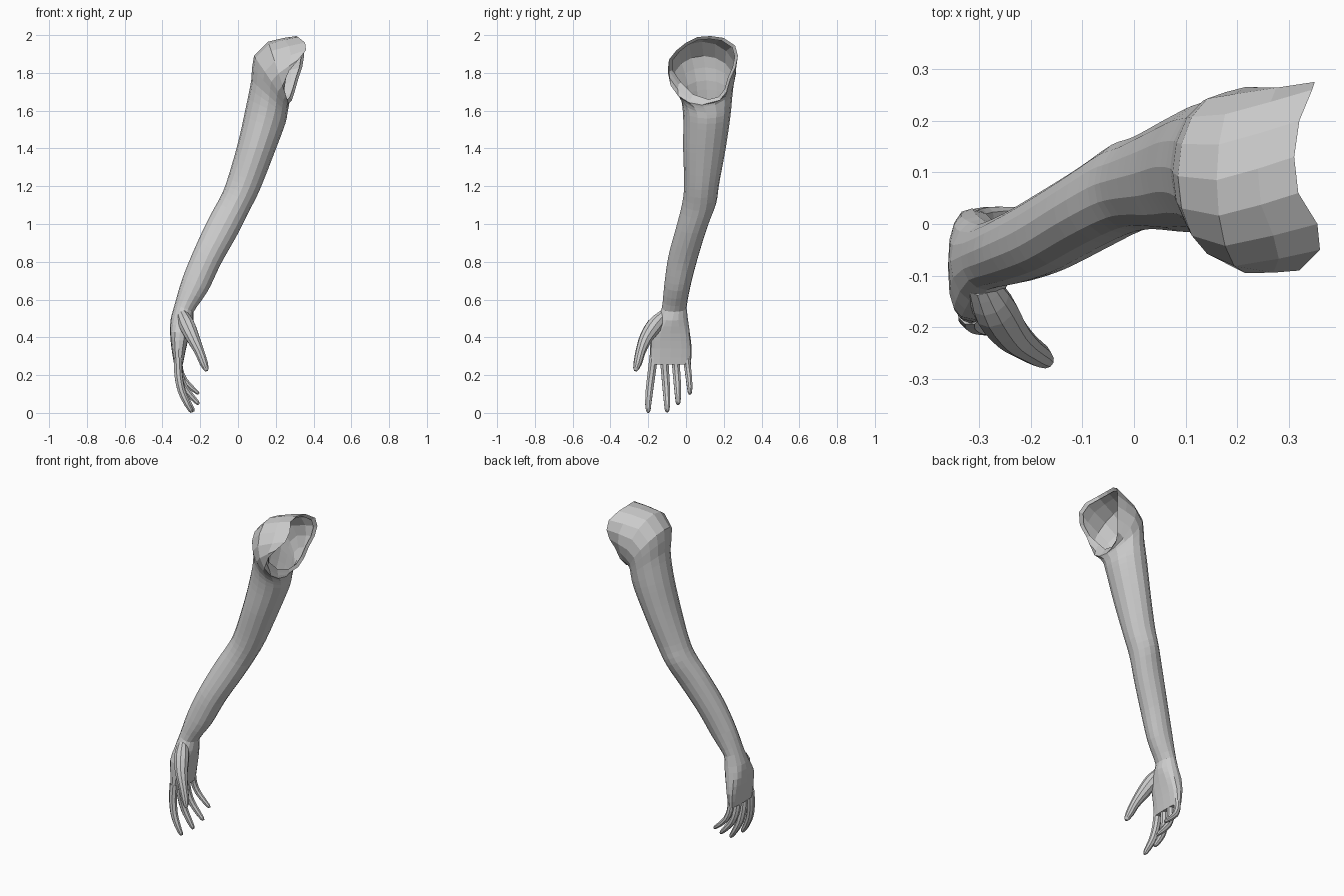
import bpy, bmesh, math
from mathutils import Vector

if "Cube" in bpy.data.objects:
    bpy.data.objects.remove(bpy.data.objects["Cube"])

SIDES = 16

skin = bpy.data.materials.new("light_grey")
skin.diffuse_color = (0.6, 0.6, 0.6, 1)
skin.use_nodes = True
skin.node_tree.nodes["Principled BSDF"].inputs["Base Color"].default_value = skin.diffuse_color


def spline(a, b, c, d, t):
    """Catmull-Rom interpolation between b and c."""
    return 0.5 * (2 * b + (c - a) * t + (2 * a - 5 * b + 4 * c - d) * t * t
                  + (3 * b - a - 3 * c + d) * t ** 3)


def resample(rows, spacing):
    """Smoothly fill in rows of vectors, by the distance between row centres."""
    out = []
    for i in range(len(rows) - 1):
        a, b, c, d = rows[max(i - 1, 0)], rows[i], rows[i + 1], rows[min(i + 2, len(rows) - 1)]
        gap = (sum(c, Vector((0, 0, 0))) - sum(b, Vector((0, 0, 0)))).length / len(b)
        n = max(1, round(gap / spacing))
        for k in range(n):
            out.append([spline(*p, k / n) for p in zip(a, b, c, d)])
    return out + [rows[-1]]


def loft(name, rings, cap_start=False, cap_end=False):
    """Skin a list of rings with flat quads."""
    bm = bmesh.new()
    loops = [[bm.verts.new(p) for p in ring] for ring in rings]
    n = len(rings[0])
    for lo, hi in zip(loops, loops[1:]):
        for i in range(n):
            j = (i + 1) % n
            bm.faces.new((lo[i], lo[j], hi[j], hi[i]))
    if cap_start:
        bm.faces.new(loops[0][::-1])
    if cap_end:
        bm.faces.new(loops[-1])
    bmesh.ops.recalc_face_normals(bm, faces=bm.faces)
    mesh = bpy.data.meshes.new(name)
    bm.to_mesh(mesh)
    bm.free()
    mesh.materials.append(skin)
    obj = bpy.data.objects.new(name, mesh)
    bpy.context.collection.objects.link(obj)
    return obj


def section(ox, oz, ix, iz, y0, y1):
    """Oval through an outer point, an inner point and a front/back range."""
    power = 0.7 if oz < 0.45 else 1.0      # the palm is boxier than the arm
    ring = []
    for k in range(SIDES):
        c, s = (math.copysign(abs(f) ** power, f) for f in
                (math.cos(k * math.tau / SIDES), math.sin(k * math.tau / SIDES)))
        ring.append(Vector(((ox + ix) / 2 + c * (ix - ox) / 2,
                            (y0 + y1) / 2 + s * (y1 - y0) / 2,
                            (oz + iz) / 2 + c * (iz - oz) / 2)))
    return ring


# Arm sections from knuckles to shoulder: outer x, z, inner x, z, front y, back y
SECTIONS = [
    (-0.338, 0.255, -0.292, 0.255, -0.195, 0.025),
    (-0.352, 0.34, -0.275, 0.34, -0.19, 0.03),
    (-0.36, 0.43, -0.255, 0.42, -0.185, 0.02),
    (-0.355, 0.505, -0.235, 0.49, -0.155, 0.01),
    (-0.335, 0.575, -0.235, 0.535, -0.128, 0.003),
    (-0.295, 0.71, -0.16, 0.645, -0.115, 0.025),
    (-0.23, 0.87, -0.09, 0.79, -0.093, 0.065),
    (-0.155, 1.03, 0.0, 0.95, -0.05, 0.115),
    (-0.09, 1.15, 0.06, 1.07, -0.02, 0.16),
    (-0.055, 1.24, 0.115, 1.18, -0.01, 0.175),
    (0.0, 1.43, 0.19, 1.37, -0.015, 0.21),
    (0.04, 1.61, 0.25, 1.53, -0.015, 0.235),
    (0.07, 1.76, 0.262, 1.59, -0.03, 0.245),
    (0.085, 1.89, 0.268, 1.62, -0.07, 0.255),
    (0.16, 1.965, 0.27, 1.63, -0.095, 0.265),
]
# Open shoulder rim: armpit, up the back, over the top, down the front
RIM = [
    (0.27, 0.12, 1.64), (0.285, 0.18, 1.655), (0.30, 0.215, 1.70), (0.32, 0.235, 1.77),
    (0.34, 0.262, 1.83), (0.35, 0.275, 1.89), (0.345, 0.26, 1.945), (0.32, 0.20, 1.985),
    (0.31, 0.13, 1.995), (0.318, 0.06, 1.99), (0.355, 0.0, 1.96), (0.36, -0.05, 1.92),
    (0.32, -0.09, 1.87), (0.27, -0.09, 1.81), (0.235, -0.04, 1.74), (0.25, 0.03, 1.67),
]
rim = [Vector(p) for p in RIM]
rings = resample([section(*s) for s in SECTIONS] + [rim], 0.042)

# Short lip folded into the shoulder opening
centre = sum(rim, Vector((0, 0, 0))) / SIDES
rings.append([p.lerp(centre, 0.1) + Vector((-0.012, 0, 0)) for p in rim])
loft("arm_and_palm", rings, cap_start=True)


def digit(name, path, sides=8):
    """Tapered finger along a path of (x, y, z, radius)."""
    rows = [[Vector(p[:3]), Vector((p[3], 0, 0))] for p in path]
    pts = resample(rows, 0.014)
    tubes = []
    for i, (p, r) in enumerate(pts):
        tangent = (pts[min(i + 1, len(pts) - 1)][0] - pts[max(i - 1, 0)][0]).normalized()
        u = tangent.cross(Vector((0, 1, 0))).normalized()
        v = tangent.cross(u)
        tubes.append([p + r.x * (u * math.cos(a) + v * math.sin(a))
                      for a in (math.tau * (k + 0.5) / sides for k in range(sides))])
    loft(name, tubes, cap_start=True, cap_end=True)


# Fingers: root y, tip y, root x, tip x, tip z, radius
FINGERS = {
    "index_finger": (-0.172, -0.2, -0.318, -0.245, 0.003, 0.024),
    "middle_finger": (-0.116, -0.1, -0.317, -0.235, 0.006, 0.024),
    "ring_finger": (-0.056, -0.042, -0.315, -0.207, 0.045, 0.023),
    "little_finger": (0.003, 0.02, -0.312, -0.207, 0.10, 0.02),
}
for name, (ya, yb, xa, xb, zb, r) in FINGERS.items():
    za = 0.29
    path = []
    for t, bend, k in ((0, 0, 1), (0.3, 0.03, 0.95), (0.6, 0.25, 0.88),
                       (0.85, 0.68, 0.72), (0.96, 0.92, 0.55), (1, 1, 0.3)):
        path.append((xa + (xb - xa) * bend, ya + (yb - ya) * min(1, t * 1.3),
                     za + (zb - za) * t, r * k))
    digit(name, path)

# Thumb, swung forward and inward from the wrist
digit("thumb", [(-0.295, -0.115, 0.52, 0.03), (-0.27, -0.165, 0.465, 0.043),
                (-0.238, -0.212, 0.395, 0.036), (-0.205, -0.24, 0.325, 0.027),
                (-0.182, -0.255, 0.265, 0.023), (-0.17, -0.264, 0.235, 0.016),
                (-0.167, -0.267, 0.222, 0.008)], sides=10)
